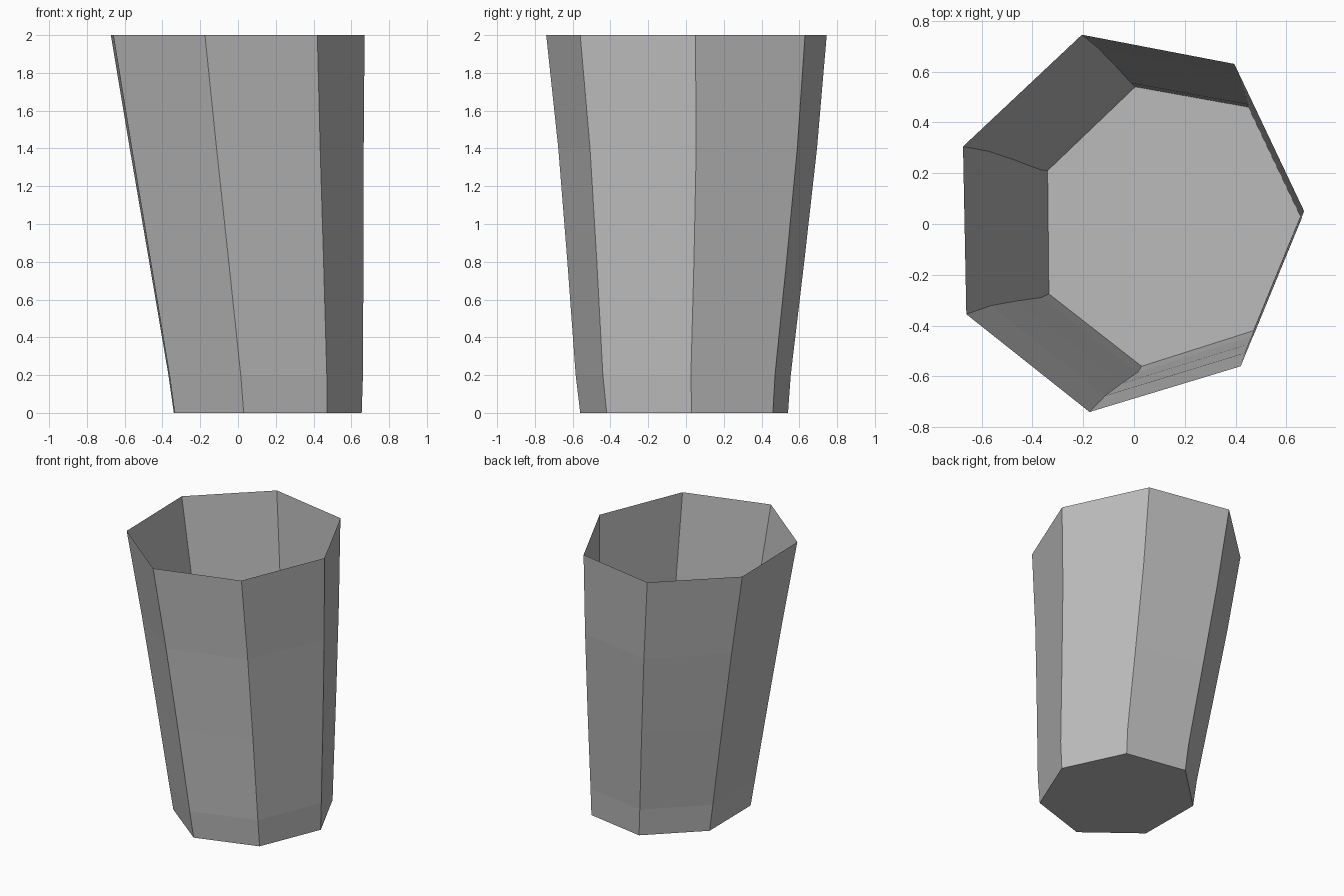
import bpy
import bmesh

cube = bpy.data.objects.get("Cube")
if cube:
    bpy.data.objects.remove(cube, do_unlink=True)

# One plain grey
grey = bpy.data.materials.new("plain grey")
grey.use_nodes = True
colour = (0.5, 0.5, 0.5, 1)
grey.diffuse_color = colour
grey.node_tree.nodes["Principled BSDF"].inputs["Base Color"].default_value = colour

# Seven-sided outlines of the floor and the rim
floor = [(0.005, 0.54), (0.45, 0.46), (0.655, 0.03), (0.47, -0.42),
         (0.03, -0.56), (-0.335, -0.275), (-0.34, 0.21)]
rim = [(-0.205, 0.745), (0.395, 0.63), (0.67, 0.05), (0.42, -0.56),
       (-0.175, -0.74), (-0.66, -0.355), (-0.673, 0.305)]

# Height, blend from floor to rim, and sideways drift of each ring
levels = [(0, 0, 0, 0), (0.2, 0.1, 0.005, -0.006), (0.8, 0.4, 0.003, 0.004),
          (1.4, 0.7, 0, 0.01), (2, 1, 0, 0)]

# Leaning open cup: stacked rings bridged by panels, closed by a floor
bm = bmesh.new()
rings = []
for z, t, dx, dy in levels:
    rings.append([bm.verts.new((a[0] + (b[0] - a[0]) * t + dx,
                                a[1] + (b[1] - a[1]) * t + dy, z))
                  for a, b in zip(floor, rim)])
for low, high in zip(rings, rings[1:]):
    for i in range(len(low)):
        j = (i + 1) % len(low)
        bm.faces.new((low[j], low[i], high[i], high[j]))
bm.faces.new(rings[0])
bm.normal_update()

mesh = bpy.data.meshes.new("cup")
bm.to_mesh(mesh)
bm.free()
mesh.materials.append(grey)
cup = bpy.data.objects.new("cup", mesh)
bpy.context.collection.objects.link(cup)
